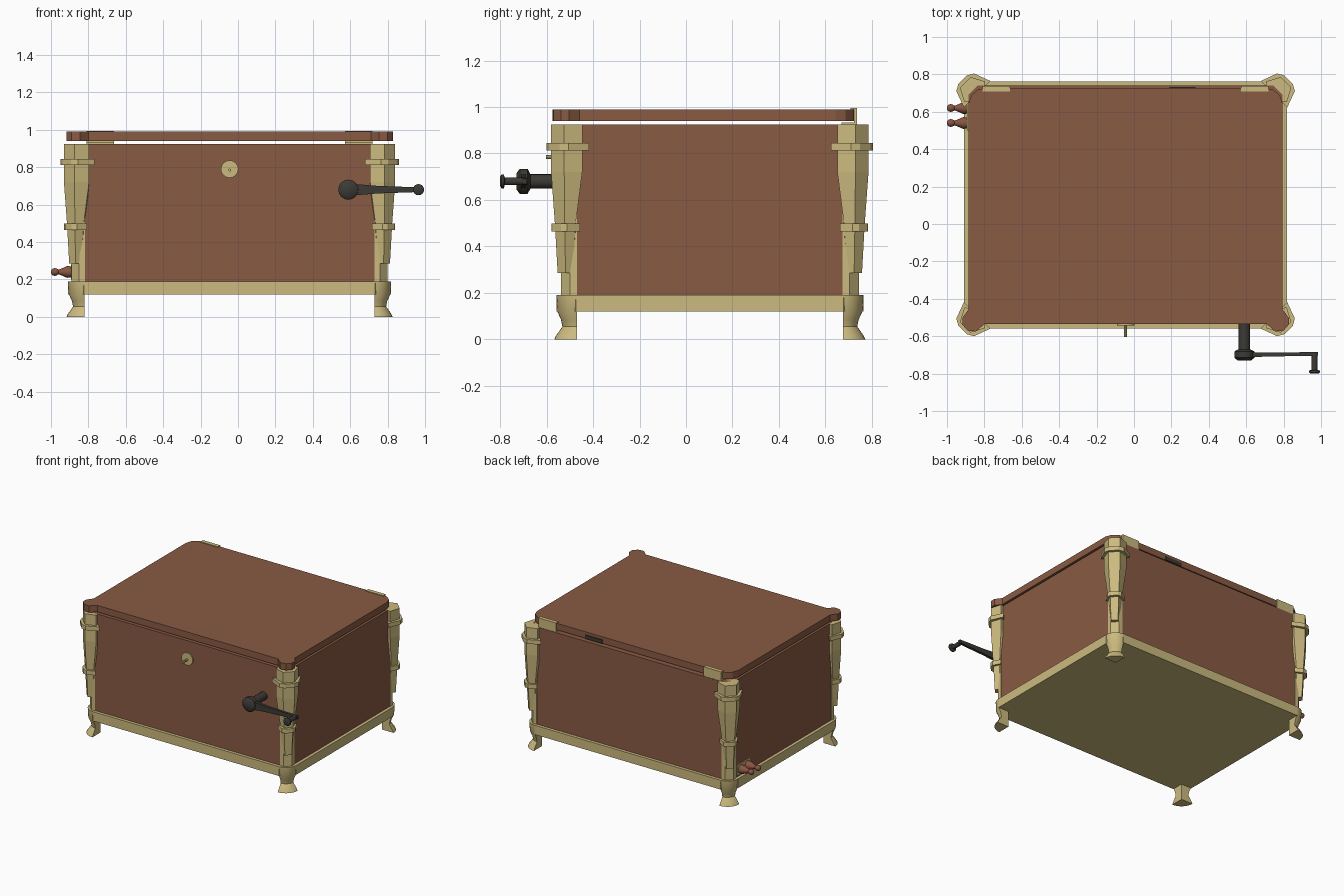
import bpy, bmesh
from math import sin, cos, pi, sqrt
from mathutils import Vector

cube = bpy.data.objects.get("Cube")
if cube:
    bpy.data.objects.remove(cube, do_unlink=True)


def material(name, rgb):
    m = bpy.data.materials.new(name)
    m.use_nodes = True
    m.diffuse_color = (*rgb, 1)
    bsdf = next(n for n in m.node_tree.nodes if n.type == 'BSDF_PRINCIPLED')
    bsdf.inputs["Base Color"].default_value = (*rgb, 1)
    return m


wood = material("brown wood", (0.25, 0.105, 0.056))
peg_wood = material("reddish wood", (0.25, 0.09, 0.052))
brass = material("pale brass", (0.60, 0.49, 0.21))
iron = material("dark iron", (0.045, 0.042, 0.035))

CX, CY = -0.045, 0.1025      # middle of the case
HX, HY = 0.84, 0.6375        # half size of the case


def loft(name, rings, mat, smooth=False):
    """Closed skin through rings that have equal point counts."""
    bm = bmesh.new()
    loops = [[bm.verts.new(p) for p in ring] for ring in rings]
    n = len(loops[0])
    for a, b in zip(loops, loops[1:]):
        for i in range(n):
            j = (i + 1) % n
            bm.faces.new((a[i], a[j], b[j], b[i]))
    bm.faces.new(loops[0])
    bm.faces.new(loops[-1])
    bmesh.ops.recalc_face_normals(bm, faces=bm.faces)
    me = bpy.data.meshes.new(name)
    bm.to_mesh(me)
    bm.free()
    me.materials.append(mat)
    ob = bpy.data.objects.new(name, me)
    bpy.context.collection.objects.link(ob)
    if smooth:
        bpy.ops.object.select_all(action='DESELECT')
        ob.select_set(True)
        bpy.context.view_layer.objects.active = ob
        bpy.ops.object.shade_smooth_by_angle(angle=0.7)
    return ob


def prism(name, outline, z0, z1, mat):
    return loft(name, [[(x, y, z) for x, y in outline] for z in (z0, z1)], mat)


def box(name, x, y, z, mat):
    outline = [(x[0], y[0]), (x[1], y[0]), (x[1], y[1]), (x[0], y[1])]
    return prism(name, outline, z[0], z[1], mat)


def lathe(name, origin, axis, profile, mat, sides=16, smooth=True):
    """Turned part: profile is (distance along axis, radius)."""
    o, a = Vector(origin), Vector(axis)
    u = Vector((0, 0, 1))
    v = a.cross(u)
    rings = [[o + a * d + (u * cos(2 * pi * i / sides) + v * sin(2 * pi * i / sides)) * r
              for i in range(sides)] for d, r in profile]
    return loft(name, rings, mat, smooth)


def chamfered(hx, hy, c):
    pts = [(hx - c, -hy), (hx, c - hy), (hx, hy - c), (hx - c, hy)]
    pts += [(-x, -y) for x, y in pts]
    return [(CX + x, CY + y) for x, y in pts]


# Case and base moulding
prism("case", chamfered(HX, HY, 0.05), 0.13, 0.925, wood)
prism("base_moulding", chamfered(HX + 0.023, HY + 0.023, 0.085), 0.12, 0.19, brass)

# Lid with front ears and rounded back corners
half = [(0.755, -0.6375), (0.80, -0.677), (0.845, -0.672), (0.873, -0.64),
        (0.873, -0.605), (0.84, -0.56), (0.84, 0.54), (0.825, 0.585),
        (0.79, 0.615), (0.745, 0.625)]
lid = half + [(-x, y) for x, y in reversed(half)]
prism("lid", [(CX + x, CY + y) for x, y in lid], 0.94, 0.99, wood)

# Corner ornaments: cross-sections are (sideways, outward) on the diagonal
COLUMN = [(0.04, 0.06), (0.078, -0.012), (0.03, -0.05)]
COLUMN_MID = [(0.03, 0.047), (0.05, 0.0), (0.025, -0.04)]
COLUMN_LOW = [(0.024, 0.036), (0.03, 0.0), (0.02, -0.03)]
BAND = [(0.032, 0.08), (0.067, 0.06), (0.1, -0.03)]
BAND_LOW = [(0.025, 0.066), (0.048, 0.05), (0.065, -0.01)]
FOOT = [(0, 0.097), (0.015, 0.09), (0.055, 0.062), (0.085, 0.068),
        (0.12, 0.084), (0.19, 0.088)]

for side, sx in (("left", 1), ("right", -1)):
    for end, sy in (("front", -1), ("back", 1)):
        tag = end + "_" + side

        def ring(section, z):
            pts = section + [(-t, d) for t, d in reversed(section)]
            return [(CX + sx * (0.815 + (d + t) / sqrt(2)),
                     CY + sy * (0.6125 + (d - t) / sqrt(2)), z) for t, d in pts]

        loft(tag + "_column", [ring(COLUMN_LOW, 0.285), ring(COLUMN_MID, 0.5),
                               ring(COLUMN, 0.72), ring(COLUMN, 0.925)], brass)
        loft(tag + "_upper_band", [ring(BAND, 0.813), ring(BAND, 0.845)], brass)
        loft(tag + "_lower_band", [ring(BAND_LOW, 0.465), ring(BAND_LOW, 0.498)], brass)

        # Brass strip that wraps the case corner
        a, b, e = HX + 0.004, HY + 0.004, 0.07
        strip = [(a - e, b), (a - 0.04, b), (a, b - 0.04), (a, b - e), (a - e, b - e)]
        prism(tag + "_corner_strip",
              [(CX + sx * x, CY + sy * y) for x, y in strip], 0.18, 0.922, brass)

        # Flared quarter-round foot
        rings = []
        for z, r in FOOT:
            arc = [(r * cos(pi / 2 * i / 8), r * sin(pi / 2 * i / 8)) for i in range(9)]
            rings.append([(CX + sx * (0.775 + x), CY + sy * (0.5725 + y), z)
                          for x, y in arc + [(0, 0)]])
        loft(tag + "_foot", rings, brass, True)

# Hinges and the dark catch at the back
for side, x in (("left", 0.645), ("right", -0.737)):
    w = (x - 0.073, x + 0.073)
    box(side + "_hinge_plate", w, (0.722, 0.737), (0.925, 0.994), brass)
    box(side + "_hinge_top", w, (0.708, 0.737), (0.988, 0.995), brass)
    box(side + "_hinge_leaf", w, (0.67, 0.737), (0.925, 0.934), brass)
box("back_catch", (0.19, 0.33), (0.72, 0.733), (0.94, 0.968), iron)

# Keyhole rosette with its pin
lathe("keyhole_rosette", (-0.045, -0.53, 0.79), (0, -1, 0),
      [(0, 0.047), (0.014, 0.047)], brass)
lathe("keyhole_pin", (-0.045, -0.53, 0.785), (0, -1, 0),
      [(0, 0.008), (0.073, 0.008)], brass, 8)

# Winding crank
lathe("crank_axle", (0.59, -0.53, 0.68), (0, -1, 0),
      [(0, 0.031), (0.145, 0.031)], iron)
lathe("crank_hub", (0.59, -0.67, 0.68), (0, -1, 0),
      [(0, 0.032), (0.012, 0.054), (0.045, 0.054), (0.06, 0.035)], iron)
loft("crank_arm", [[(x, y - t, 0.68 - h), (x, y + t, 0.68 - h),
                    (x, y + t, 0.68 + h), (x, y - t, 0.68 + h)]
                   for x, y, t, h in ((0.6, -0.7, 0.012, 0.032), (0.75, -0.698, 0.01, 0.02),
                                      (0.985, -0.694, 0.01, 0.012))], iron)
lathe("crank_grip", (0.965, -0.69, 0.68), (0, -1, 0),
      [(0, 0.016), (0.09, 0.016), (0.094, 0.03), (0.104, 0.03), (0.11, 0.02)], iron)

# Turned pegs on the side, with their plate
box("peg_plate", (-0.892, -0.884), (0.5, 0.66), (0.2, 0.28), brass)
for name, y in (("front_peg", 0.54), ("back_peg", 0.62)):
    lathe(name, (-0.88, y, 0.24), (-1, 0, 0),
          [(0, 0.03), (0.035, 0.031), (0.06, 0.02), (0.08, 0.012), (0.088, 0.018),
           (0.1, 0.021), (0.112, 0.018), (0.12, 0.007)], peg_wood)
